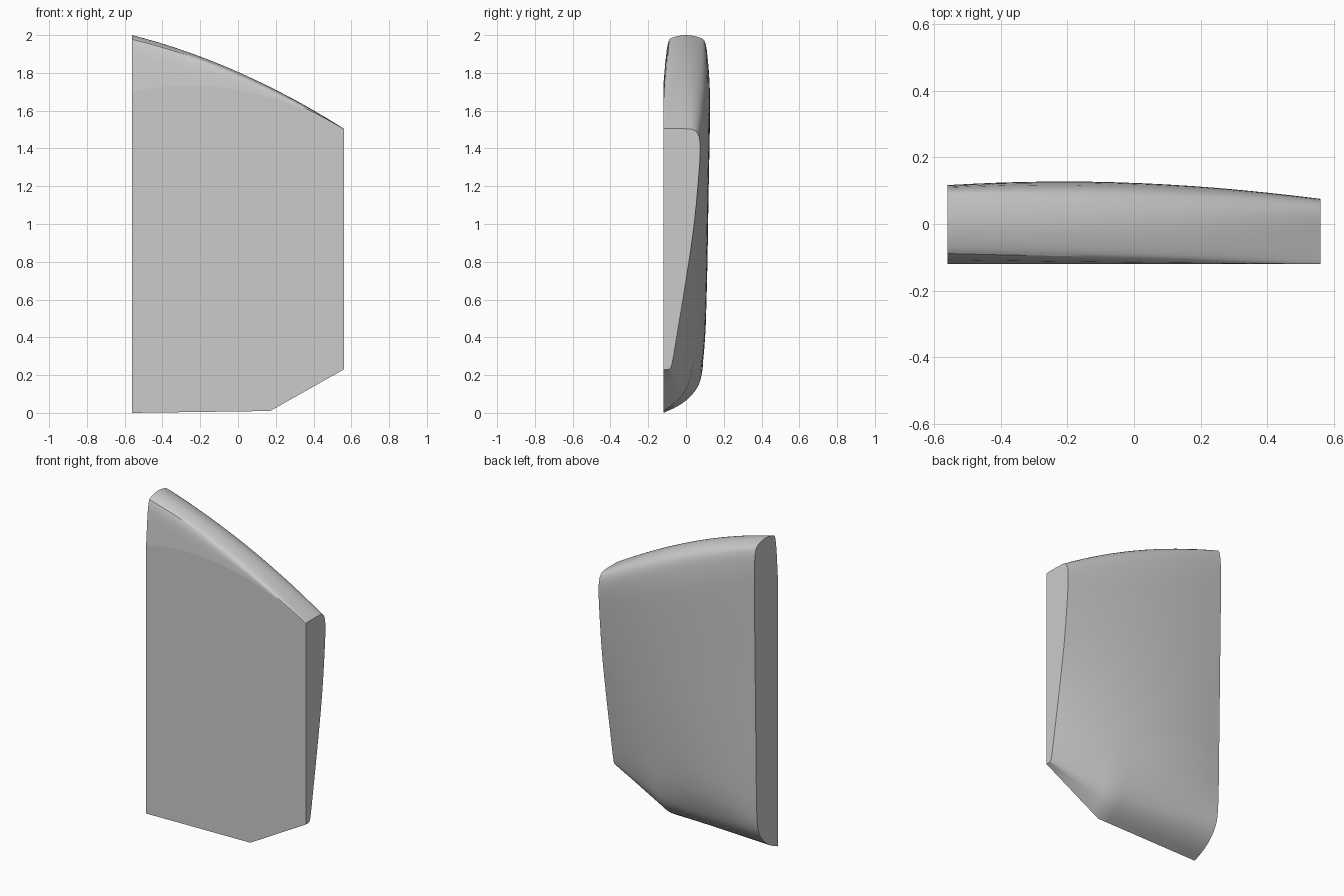
import bpy
import bmesh
import math

default = bpy.data.objects.get("Cube")
if default:
    bpy.data.objects.remove(default)

# Stations along x, each with a (depth, height) outline from the front
# bottom edge, round the back and over the top to the front face
STATIONS = (-.56, .17, .56)
OUTER = [(-.12, 0), (-.03, .04), (.04, .1), (.085, .18), (.095, .35),
         (.1, .7), (.107, 1.15), (.116, 1.7), (.117, 1.85), (.105, 1.97),
         (.07, 1.99), (0, 2.003), (-.07, 1.99), (-.1, 1.97), (-.12, 1.7)]
MIDDLE = [(-.12, .01), (-.06, .05), (-.01, .1), (.025, .18), (.05, .35),
          (.08, .7), (.1, 1.1), (.114, 1.45), (.114, 1.57), (.1, 1.67),
          (.06, 1.71), (0, 1.727), (-.08, 1.722), (-.115, 1.71), (-.12, 1.67)]
INNER = [(-.12, .23), (-.105, .23), (-.085, .23), (-.073, .26), (-.05, .4),
         (0, .7), (.045, 1), (.07, 1.28), (.077, 1.4), (.07, 1.47),
         (.045, 1.5), (0, 1.505), (-.08, 1.505), (-.12, 1.505), (-.12, 1.5)]
LOWER_POINTS = 4  # these follow the angled bottom corner in straight lines


def straight(a, b, c, x):
    """Two straight pieces that meet at the middle station."""
    x0, x1, x2 = STATIONS
    if x <= x1:
        return a + (b - a) * (x - x0) / (x1 - x0)
    return b + (c - b) * (x - x1) / (x2 - x1)


def curved(a, b, c, x):
    """One parabola through all three stations."""
    x0, x1, x2 = STATIONS
    first = (b - a) / (x1 - x0)
    second = ((c - b) / (x2 - x1) - first) / (x2 - x0)
    return a + first * (x - x0) + second * (x - x0) * (x - x1)


def soften(points):
    """Cut the corners of an open outline, keeping both ends."""
    result = [points[0]]
    for p, q in zip(points, points[1:]):
        for t in (.25, .75):
            result.append(tuple(u + (v - u) * t for u, v in zip(p, q)))
    return result + [points[-1]]


def outline(x):
    points = []
    for i, (a, b, c) in enumerate(zip(OUTER, MIDDLE, INNER)):
        blend = straight if i < LOWER_POINTS else curved
        points.append(tuple(blend(*values, x) for values in zip(a, b, c)))
    return soften(soften(points))


def spaced(start, end, count):
    return [start + (end - start) * i / count for i in range(count)]


# Loft the shell through the outlines
left, corner, right = STATIONS
xs = spaced(left, corner, 10) + spaced(corner, right, 8) + [right]
bm = bmesh.new()
rings = [[bm.verts.new((x, max(y, -.12), z)) for y, z in outline(x)] for x in xs]
for ring, following in zip(rings, rings[1:]):
    for i in range(len(ring)):
        j = (i + 1) % len(ring)
        face = bm.faces.new((ring[i], ring[j], following[j], following[i]))
bm.faces.new(rings[0])
bm.faces.new(rings[-1])
bmesh.ops.recalc_face_normals(bm, faces=bm.faces[:])
mesh = bpy.data.meshes.new("curved_panel")
bm.to_mesh(mesh)
bm.free()

panel = bpy.data.objects.new("curved_panel", mesh)
bpy.context.collection.objects.link(panel)
bpy.context.view_layer.objects.active = panel
panel.select_set(True)
bpy.ops.object.shade_smooth_by_angle(angle=math.radians(28))

# Keep the front and both end faces flat
for polygon in mesh.polygons:
    if polygon.normal.y < -.9999 or abs(polygon.normal.x) > .99:
        polygon.use_smooth = False

# Plain grey finish
grey = bpy.data.materials.new("plain_grey")
colour = (.6, .6, .6, 1)
grey.diffuse_color = colour
grey.use_nodes = True
grey.node_tree.nodes["Principled BSDF"].inputs["Base Color"].default_value = colour
mesh.materials.append(grey)
